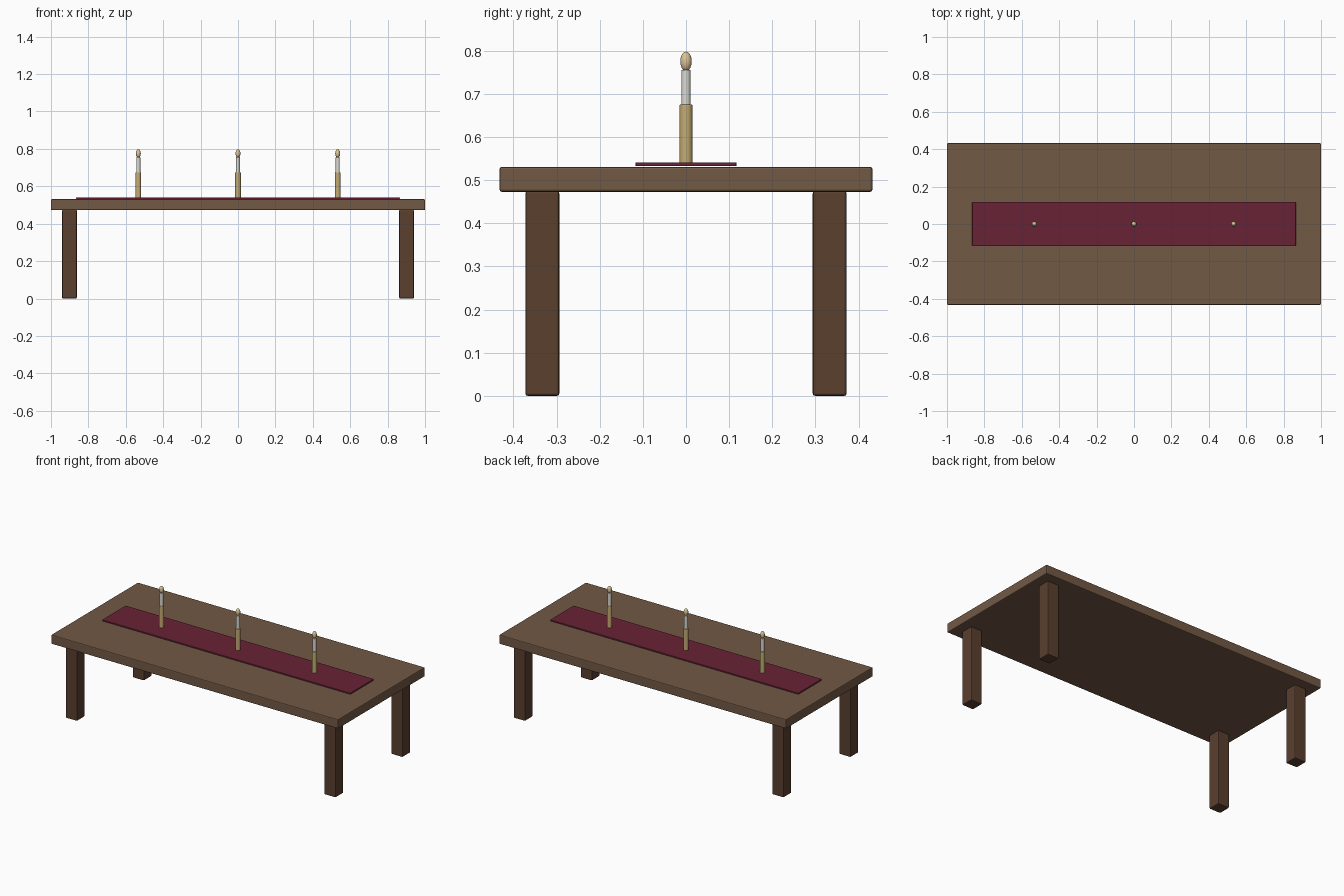
import bpy, math

if "Cube" in bpy.data.objects:
    bpy.data.objects.remove(bpy.data.objects["Cube"])


def material(name, rgb):
    m = bpy.data.materials.new(name)
    m.diffuse_color = (*rgb, 1)
    m.use_nodes = True
    m.node_tree.nodes["Principled BSDF"].inputs["Base Color"].default_value = m.diffuse_color
    return m


top_wood = material("top_wood", (0.17, 0.10, 0.06))
leg_wood = material("leg_wood", (0.10, 0.05, 0.028))
cloth = material("red_cloth", (0.14, 0.016, 0.035))
brass = material("brass", (0.56, 0.41, 0.17))
wax = material("wax", (0.72, 0.70, 0.65))
glow = material("flame_glow", (0.72, 0.55, 0.30))


def box(name, loc, size, mat, bevel):
    bpy.ops.mesh.primitive_cube_add(size=1, location=loc)
    o = bpy.context.object
    o.name = name
    o.scale = size
    bpy.ops.object.transform_apply(location=False, rotation=False, scale=True)
    o.data.materials.append(mat)
    b = o.modifiers.new("soft_edges", 'BEVEL')
    b.width = bevel
    b.segments = 2
    return o


def rod(name, x, radius, z0, z1, mat):
    bpy.ops.mesh.primitive_cylinder_add(vertices=24, radius=radius, depth=z1 - z0,
                                        location=(x, 0, (z0 + z1) / 2))
    o = bpy.context.object
    o.name = name
    o.data.materials.append(mat)
    b = o.modifiers.new("soft_edges", 'BEVEL')
    b.width = 0.0015
    b.segments = 2
    b.limit_method = 'ANGLE'
    bpy.ops.object.shade_smooth_by_angle(angle=math.radians(35))


# Table top and cloth runner
box("table_top", (0, 0, 0.502), (2, 0.864, 0.058), top_wood, 0.005)
box("table_runner", (0, 0, 0.537), (1.73, 0.234, 0.009), cloth, 0.002)

# Four legs
for sx, side in ((-1, "left"), (1, "right")):
    for sy, end in ((-1, "front"), (1, "back")):
        box(f"{end}_{side}_leg", (sx * 0.901, sy * 0.333, 0.2375),
            (0.079, 0.079, 0.475), leg_wood, 0.006)

# Three candles: holder, candle stick, flame
for x, place in ((-0.533, "left"), (0, "middle"), (0.533, "right")):
    rod(f"{place}_candle_holder", x, 0.0155, 0.54, 0.675, brass)
    rod(f"{place}_candle", x, 0.0107, 0.673, 0.756, wax)
    bpy.ops.mesh.primitive_uv_sphere_add(segments=20, ring_count=12, radius=1,
                                         location=(x, 0, 0.7755))
    flame = bpy.context.object
    flame.name = f"{place}_flame"
    flame.scale = (0.0133, 0.0133, 0.0225)
    bpy.ops.object.transform_apply(location=False, rotation=False, scale=True)
    flame.data.materials.append(glow)
    bpy.ops.object.shade_smooth()
